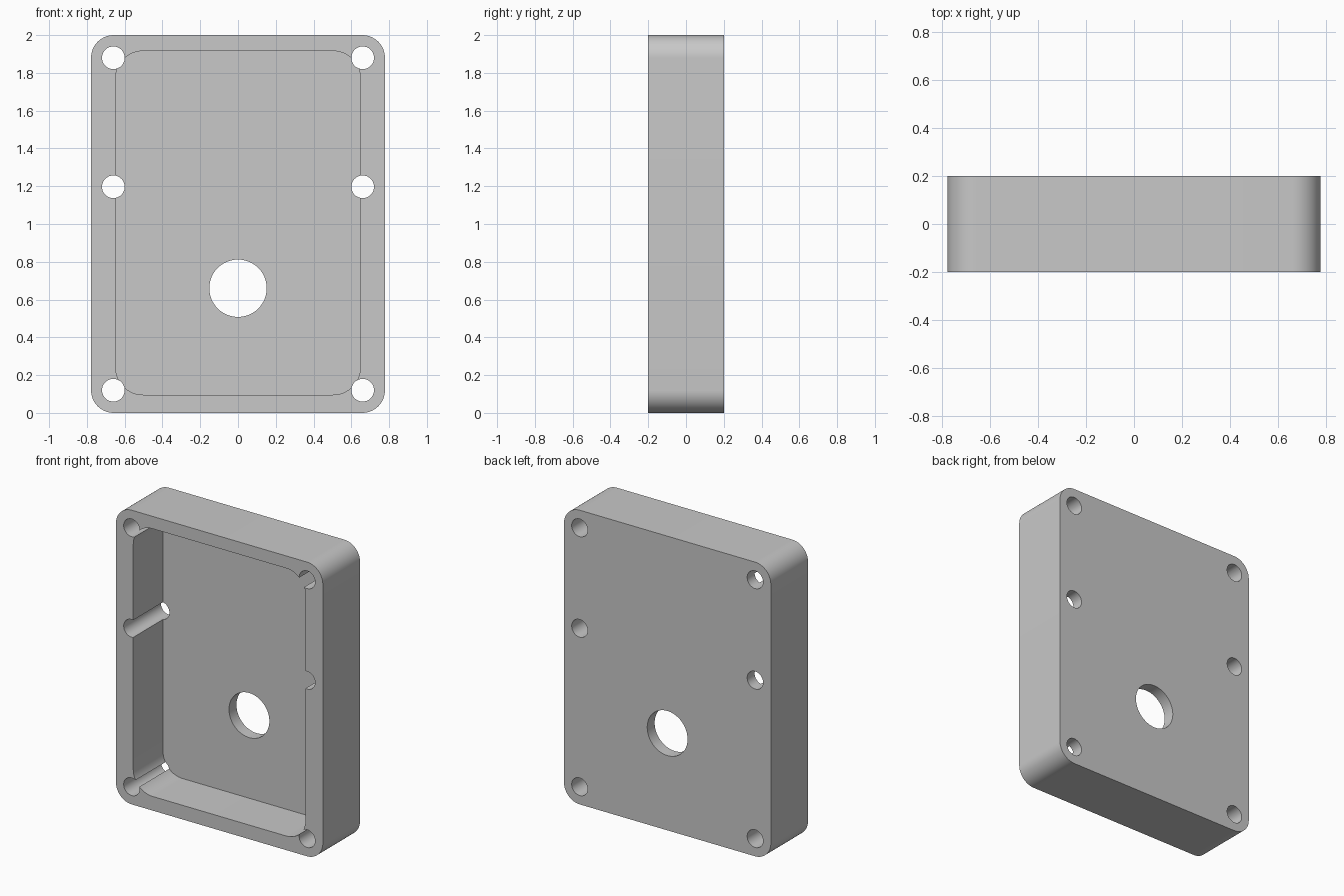
import bpy
import bmesh
from math import sin, cos, pi, radians

cube = bpy.data.objects.get("Cube")
if cube:
    bpy.data.objects.remove(cube, do_unlink=True)

grey = bpy.data.materials.new("plain grey")
grey.use_nodes = True
colour = (0.58, 0.58, 0.58, 1)
grey.diffuse_color = colour
grey.node_tree.nodes["Principled BSDF"].inputs["Base Color"].default_value = colour


def rounded_rect(x, z0, z1, r, steps=16):
    """Outline in the xz plane, symmetric about x = 0."""
    corners = [(x - r, z1 - r), (r - x, z1 - r), (r - x, z0 + r), (x - r, z0 + r)]
    return [(cx + r * cos(a), cz + r * sin(a))
            for k, (cx, cz) in enumerate(corners)
            for a in [(k + i / steps) * pi / 2 for i in range(steps + 1)]]


def circle(cx, cz, r, steps=48):
    return [(cx + r * cos(2 * pi * i / steps), cz + r * sin(2 * pi * i / steps))
            for i in range(steps)]


def prism(name, outline, y0, y1):
    """Extrude an xz outline from y0 to y1."""
    bm = bmesh.new()
    face = bm.faces.new([bm.verts.new((x, y0, z)) for x, z in outline])
    ext = bmesh.ops.extrude_face_region(bm, geom=[face])
    verts = [v for v in ext["geom"] if isinstance(v, bmesh.types.BMVert)]
    bmesh.ops.translate(bm, vec=(0, y1 - y0, 0), verts=verts)
    bmesh.ops.recalc_face_normals(bm, faces=bm.faces)
    mesh = bpy.data.meshes.new(name)
    bm.to_mesh(mesh)
    bm.free()
    mesh.materials.append(grey)
    obj = bpy.data.objects.new(name, mesh)
    bpy.context.collection.objects.link(obj)
    return obj


# Solid enclosure block with rounded corners
body = prism("enclosure_body", rounded_rect(0.778, 0, 2, 0.12), -0.2, 0.2)

# Front pocket, cable hole and six screw holes
cutters = [prism("pocket_cutter", rounded_rect(0.648, 0.096, 1.916, 0.145), -0.3, 0.12),
           prism("cable_hole_cutter", circle(0, 0.66, 0.152), -0.3, 0.3)]
for side in (-1, 1):
    for z in (0.12, 1.197, 1.88):
        cutters.append(prism("screw_hole_cutter", circle(side * 0.66, z, 0.06), -0.3, 0.3))

bpy.ops.object.select_all(action="DESELECT")
body.select_set(True)
bpy.context.view_layer.objects.active = body
for cutter in cutters:
    cutter.hide_render = True
    mod = body.modifiers.new("cut", "BOOLEAN")
    mod.operation = "DIFFERENCE"
    mod.solver = "EXACT"
    mod.object = cutter
    bpy.ops.object.modifier_apply(modifier=mod.name)
    bpy.data.objects.remove(cutter, do_unlink=True)

# Smooth curved walls, crisp edges
bpy.ops.object.shade_smooth_by_angle(angle=radians(30))
